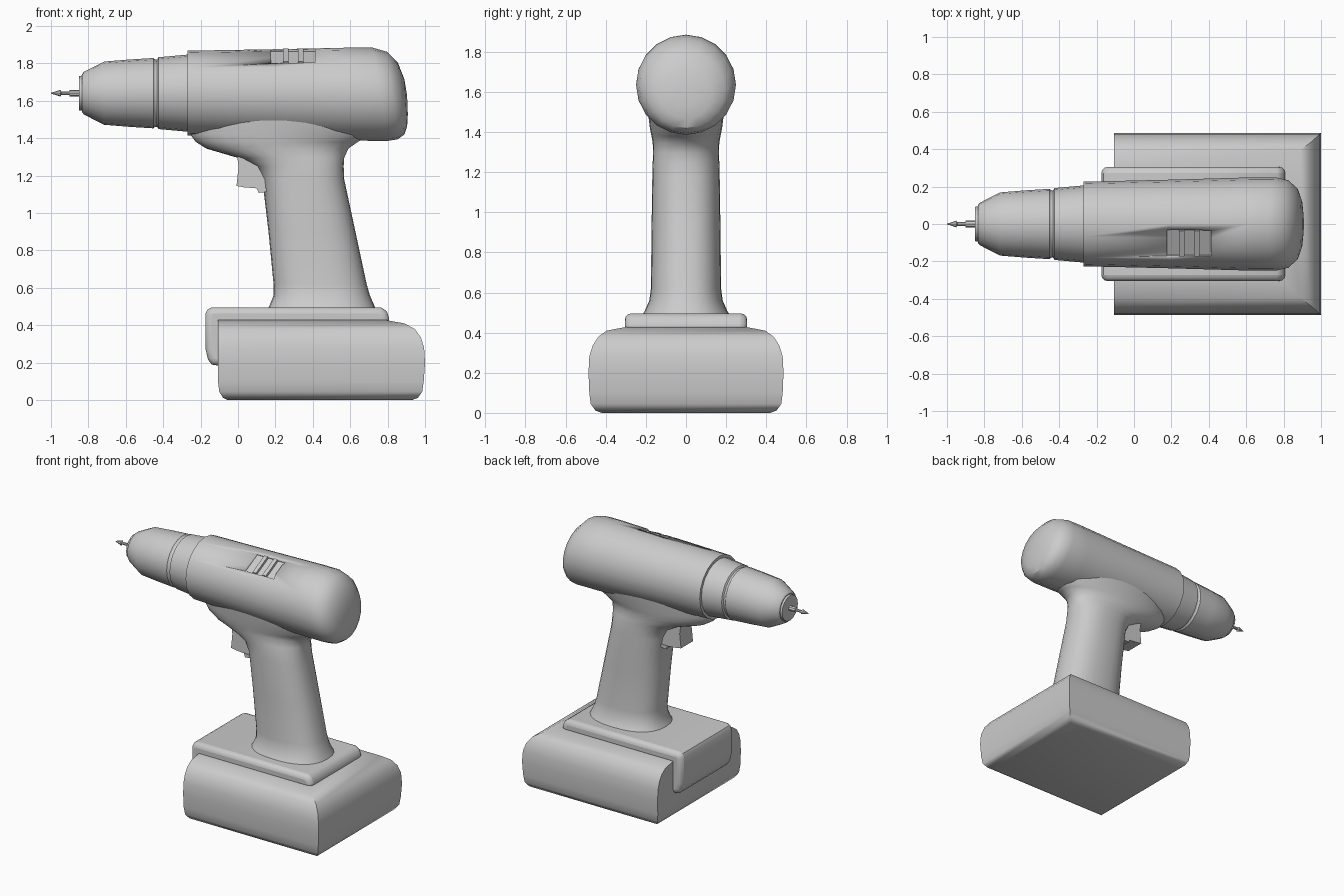
import bpy, bmesh
from math import sin, cos, pi, radians
from mathutils import Matrix, Vector

if "Cube" in bpy.data.objects:
    bpy.data.objects.remove(bpy.data.objects["Cube"])


def finish(name, bm, angle=35):
    bmesh.ops.recalc_face_normals(bm, faces=bm.faces)
    me = bpy.data.meshes.new(name)
    bm.to_mesh(me)
    bm.free()
    ob = bpy.data.objects.new(name, me)
    bpy.context.collection.objects.link(ob)
    bpy.ops.object.select_all(action='DESELECT')
    bpy.context.view_layer.objects.active = ob
    ob.select_set(True)
    bpy.ops.object.shade_smooth_by_angle(angle=radians(angle))
    return ob


def loft(name, rings, angle=35):
    """Skin a list of equally sized point rings and cap both ends."""
    bm = bmesh.new()
    loops = [[bm.verts.new(p) for p in r] for r in rings]
    n = len(loops[0])
    for a, b in zip(loops, loops[1:]):
        for i in range(n):
            j = (i + 1) % n
            bm.faces.new((a[i], a[j], b[j], b[i]))
    bm.faces.new(loops[0])
    bm.faces.new(loops[-1])
    return finish(name, bm, angle)


def x_ring(x, zc, r, lean=0.0, n=20):
    """Circle around the x axis; lean shears its top forward."""
    ts = [2 * pi * i / n for i in range(n)]
    return [(x - lean * r * sin(t), r * cos(t), zc + r * sin(t)) for t in ts]


def z_ring(z, x0, x1, hy, e=2.0, n=28):
    """Horizontal superellipse spanning x0..x1 and -hy..hy."""
    def p(v):
        return (1 if v > 0 else -1) * abs(v) ** (2 / e)
    ts = [2 * pi * i / n for i in range(n)]
    return [((x0 + x1) / 2 + (x1 - x0) / 2 * p(cos(t)), hy * p(sin(t)), z) for t in ts]


def extrude(name, profile, hy, bevel=0.0):
    """Side profile (x, z) extruded across y."""
    ob = loft(name, [[(x, s * hy, z) for x, z in profile] for s in (-1, 1)])
    if bevel:
        m = ob.modifiers.new("bevel", 'BEVEL')
        m.width, m.segments, m.limit_method = bevel, 3, 'ANGLE'
        m.angle_limit = radians(50)
    return ob


def box(name, centre, size, rot):
    bm = bmesh.new()
    bmesh.ops.create_cube(bm, size=1, matrix=Matrix.Translation(centre) @ rot
                          @ Matrix.Diagonal((*size, 1)))
    return finish(name, bm)


# motor housing with a leaning rounded rear
body = loft("motor_housing", [x_ring(*r) for r in (
    (-0.27, 1.642, 0.226), (0.2, 1.639, 0.237), (0.62, 1.636, 0.249),
    (0.76, 1.635, 0.249, 0.16), (0.825, 1.628, 0.234, 0.12),
    (0.872, 1.612, 0.192, 0.09), (0.897, 1.59, 0.125, 0.06), (0.906, 1.58, 0.05, 0.04))])

# vent recess on the near side of the top, with slats
vent_rot = Matrix.Rotation(radians(27), 4, 'X')
out = vent_rot.to_3x3() @ Vector((0, 0, 1))
axis = Vector((0.295, 0, 1.638))
cutter = box("vent_cutter", axis + out * 0.25, (0.235, 0.155, 0.07), vent_rot)
cutter.hide_render = True
bpy.context.view_layer.objects.active = body
m = body.modifiers.new("vent", 'BOOLEAN')
m.object, m.operation, m.solver = cutter, 'DIFFERENCE', 'EXACT'
bpy.ops.object.modifier_apply(modifier=m.name)
bpy.data.objects.remove(cutter)
for i, dx in enumerate((-0.04, 0.04)):
    box(f"vent_slat_{i + 1}", axis + out * 0.218 + Vector((dx, 0, 0)),
        (0.028, 0.155, 0.03), vent_rot)

# clutch collar, chuck, nose plate and bit
for name, n, prof in (
    ("clutch_collar", 20, ((-0.26, 0.207), (-0.425, 0.192), (-0.432, 0.18), (-0.46, 0.18))),
    ("chuck", 20, ((-0.44, 0.18), (-0.446, 0.182), (-0.452, 0.188), (-0.58, 0.18),
                   (-0.715, 0.169), (-0.785, 0.134), (-0.825, 0.113), (-0.835, 0.1))),
    ("nose_plate", 16, ((-0.82, 0.095), (-0.85, 0.092))),
    ("drill_bit", 8, ((-0.84, 0.018), (-0.9, 0.018), (-0.902, 0.01), (-0.945, 0.01),
                      (-0.95, 0.018), (-0.965, 0.013), (-1.0, 0.002)))):
    loft(name, [x_ring(x, 1.641, r, 0, n) for x, r in prof])

# handle, flaring into the housing above and the base below
loft("handle", [z_ring(*r) for r in (
    (0.48, 0.155, 0.74, 0.225, 2.4), (0.51, 0.17, 0.727, 0.205, 2.4),
    (0.56, 0.19, 0.705, 0.183, 2.4), (0.62, 0.19, 0.688, 0.175, 2.4),
    (0.9, 0.163, 0.628, 0.172, 2.4), (1.18, 0.13, 0.568, 0.168, 2.4),
    (1.25, 0.09, 0.565, 0.166, 2.3), (1.295, 0.0, 0.568, 0.164, 2.2),
    (1.345, -0.17, 0.59, 0.166), (1.38, -0.225, 0.64, 0.172),
    (1.42, -0.255, 0.72, 0.18), (1.5, -0.26, 0.75, 0.19))], 45)

# trigger and the small ledge beneath it
extrude("trigger", ((-0.01, 1.34), (0.003, 1.25), (-0.008, 1.145), (0.03, 1.138),
                    (0.15, 1.128), (0.15, 1.34)), 0.07)
extrude("trigger_ledge", ((0.1, 1.135), (0.225, 1.135), (0.2, 1.118), (0.11, 1.108)), 0.075)

# battery pack: stacked rectangles with rounded rims, flat toward the front
levels = ((0.0, -0.055, 0.93, 0.42), (0.012, -0.08, 0.962, 0.452),
          (0.045, -0.1, 0.985, 0.475), (0.1, -0.107, 0.993, 0.482),
          (0.2, -0.108, 1.0, 0.486), (0.28, -0.108, 0.995, 0.482),
          (0.335, -0.108, 0.978, 0.466), (0.38, -0.108, 0.945, 0.437),
          (0.41, -0.108, 0.89, 0.395), (0.428, -0.108, 0.79, 0.3))
loft("battery_pack", [[(x0, -h, z), (x1, -h, z), (x1, h, z), (x0, h, z)]
                      for z, x0, x1, h in levels])

# base shoe wrapping down over the battery's front
extrude("base_shoe", ((-0.175, 0.46), (-0.173, 0.27), (-0.16, 0.215), (-0.14, 0.19),
                      (-0.08, 0.18), (-0.08, 0.4), (0.81, 0.4), (0.808, 0.44),
                      (0.795, 0.475), (0.765, 0.496), (-0.14, 0.496), (-0.162, 0.485)),
        0.305, 0.04)
